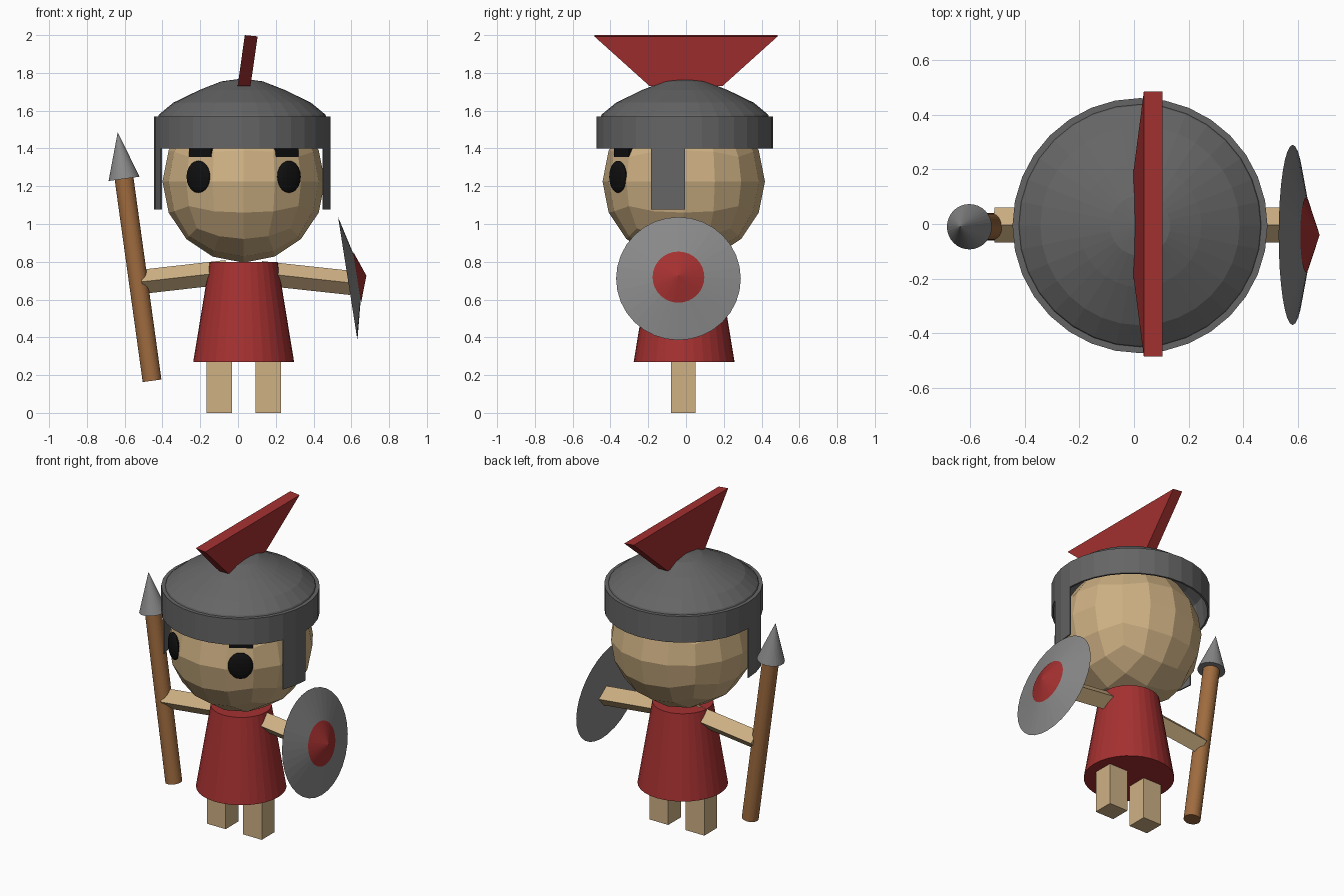
import bpy, bmesh, math
from mathutils import Vector, Matrix

if "Cube" in bpy.data.objects:
    bpy.data.objects.remove(bpy.data.objects["Cube"])


def material(name, rgb):
    m = bpy.data.materials.new(name)
    m.diffuse_color = (*rgb, 1)
    m.use_nodes = True
    m.node_tree.nodes["Principled BSDF"].inputs["Base Color"].default_value = m.diffuse_color
    return m


SKIN = material("skin", (0.62, 0.44, 0.23))
RED = material("red_cloth", (0.38, 0.03, 0.03))
WOOD = material("wood", (0.35, 0.15, 0.05))
BLACK = material("black", (0.005, 0.005, 0.005))
IRON = material("dark_iron", (0.13, 0.13, 0.13))
STEEL = material("steel", (0.25, 0.25, 0.25))


def finish(name, bm, mat, matrix=Matrix()):
    bmesh.ops.transform(bm, matrix=matrix, verts=bm.verts)
    bmesh.ops.recalc_face_normals(bm, faces=bm.faces)
    mesh = bpy.data.meshes.new(name)
    bm.to_mesh(mesh)
    bm.free()
    mesh.materials.append(mat)
    ob = bpy.data.objects.new(name, mesh)
    bpy.context.collection.objects.link(ob)
    return ob


def box(name, centre, size, mat, rot=Matrix()):
    bm = bmesh.new()
    bmesh.ops.create_cube(bm, size=1)
    finish(name, bm, mat, Matrix.Translation(centre) @ rot @ Matrix.Diagonal((*size, 1)))


def rod(name, a, b, r1, r2, mat, sides=32, roll=0):
    """Cylinder, cone or prism running from point a to point b."""
    a, b = Vector(a), Vector(b)
    d = b - a
    bm = bmesh.new()
    bmesh.ops.create_cone(bm, cap_ends=True, segments=sides, radius1=r1, radius2=r2, depth=d.length)
    bmesh.ops.remove_doubles(bm, verts=bm.verts, dist=1e-5)
    turn = d.to_track_quat('Z', 'Y').to_matrix().to_4x4() @ Matrix.Rotation(roll, 4, 'Z')
    finish(name, bm, mat, Matrix.Translation((a + b) / 2) @ turn)


def lathe(name, profile, centre, mat, start=0, sweep=360, steps=32, closed=False):
    """Revolve an (r, z) profile; partial sweeps get end caps."""
    bm = bmesh.new()
    rot = Matrix.Rotation(math.radians(start), 3, 'Z')
    vs = [bm.verts.new(rot @ Vector((r, 0, z))) for r, z in profile]
    pairs = list(zip(vs, vs[1:])) + ([(vs[-1], vs[0])] if closed else [])
    es = [bm.edges.new(p) for p in pairs]
    bmesh.ops.spin(bm, geom=vs + es, axis=(0, 0, 1), cent=(0, 0, 0),
                   angle=math.radians(sweep), steps=steps)
    bmesh.ops.remove_doubles(bm, verts=bm.verts, dist=1e-5)
    if sweep < 360:
        bmesh.ops.holes_fill(bm, edges=bm.edges, sides=0)
    finish(name, bm, mat, Matrix.Translation(centre))


CX, CY = 0.03, -0.012

# Head: cube subdivided into a faceted ball
bm = bmesh.new()
bmesh.ops.create_cube(bm, size=1)
for _ in range(2):
    bmesh.ops.subdivide_edges(bm, edges=bm.edges[:], cuts=1, use_grid_fill=True)
    for v in bm.verts:
        v.co = v.co.normalized() * 0.43
finish("head", bm, SKIN, Matrix.Translation((CX, CY, 1.225)))

# Eyes, brows and legs
for side, s in (("left", -1), ("right", 1)):
    turn = Matrix.Rotation(s * math.radians(34), 4, 'Z')
    bm = bmesh.new()
    bmesh.ops.create_uvsphere(bm, u_segments=16, v_segments=10, radius=1)
    finish(side + "_eye", bm, BLACK, Matrix.Translation((CX + s * 0.24, -0.36, 1.25))
           @ turn @ Matrix.Diagonal((0.075, 0.025, 0.085, 1)))
    box(side + "_brow", (CX + s * 0.22, -0.325, 1.39), (0.14, 0.04, 0.07), BLACK, turn)
    box(side + "_leg", (CX + s * 0.13, -0.015, 0.15), (0.134, 0.13, 0.30), SKIN)

# Tunic
rod("tunic", (CX, -0.01, 0.27), (CX, -0.01, 0.80), 0.267, 0.18, RED)

# Arms: square bars standing on edge
rod("left_arm", (-0.06, -0.003, 0.745), (-0.51, -0.003, 0.694), 0.064, 0.064, SKIN, 4)
rod("right_arm", (0.12, -0.003, 0.74), (0.60, -0.003, 0.688), 0.064, 0.064, SKIN, 4)

# Helmet: band, dome and curved cheek guards
HELMET = (0.022, -0.006, 0)
lathe("helmet_band", [(0.467, 1.40), (0.467, 1.57), (0.44, 1.57), (0.455, 1.40)],
      HELMET, IRON, closed=True)
lathe("helmet_dome", [(0.452, 1.55), (0.44, 1.58), (0.365, 1.642), (0.225, 1.71),
                      (0.11, 1.755), (0, 1.77)], HELMET, IRON)
for side, start in (("right", -22.5), ("left", 180)):
    lathe(side + "_cheek_guard", [(0.467, 1.078), (0.467, 1.40), (0.459, 1.40), (0.459, 1.078)],
          HELMET, IRON, start, 22.5, 2, closed=True)

# Crest: leaning trapezoid slab
bm = bmesh.new()
bmesh.ops.create_cube(bm, size=1)
for v in bm.verts:
    top = v.co.z > 0
    v.co = (v.co.x * 0.068 + (0.070 if top else 0.032),
            v.co.y * (0.97 if top else 0.385),
            (2.0 if v.co.x < 0 else 1.993) if top else 1.73)
finish("crest", bm, RED)

# Spear
foot, tip = Vector((-0.455, -0.01, 0.17)), Vector((-0.637, -0.01, 1.485))
neck = foot.lerp(tip, 0.813)
rod("spear_shaft", foot, neck, 0.05, 0.05, WOOD)
rod("spear_head", neck, tip, 0.083, 0, STEEL)

# Shield: shallow cone with a pointed boss
c, n = Vector((0.581, -0.04, 0.711)), Vector((0.988, 0, 0.155))
rod("shield", c, c + n * 0.08, 0.33, 0, STEEL)
rod("shield_boss", c + n * 0.05, c + n * 0.10, 0.137, 0, RED)
